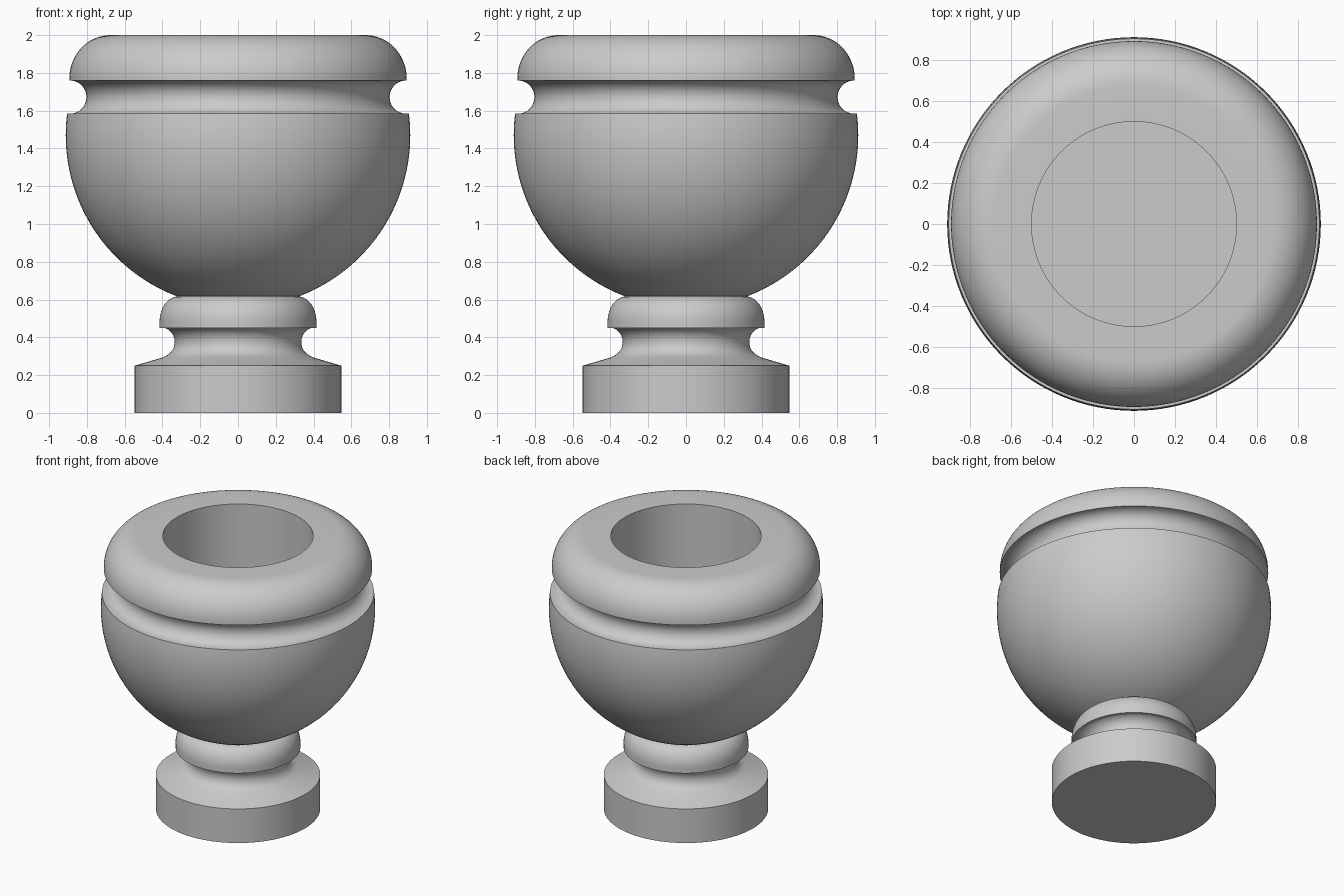
import bpy, bmesh, math

if "Cube" in bpy.data.objects:
    bpy.data.objects.remove(bpy.data.objects["Cube"])

SEG = 128


def arc(cx, cz, rx, rz, a0, a1, n):
    """Elliptical arc in the (radius, height) plane, angles in degrees."""
    pts = []
    for i in range(n + 1):
        a = math.radians(a0 + (a1 - a0) * i / n)
        pts.append((cx + rx * math.cos(a), cz + rz * math.sin(a)))
    return pts


def lathe(name, profile):
    """Spin a profile that starts and ends on the z axis."""
    bm = bmesh.new()
    verts = [bm.verts.new((r, 0, z)) for r, z in profile]
    edges = [bm.edges.new(p) for p in zip(verts, verts[1:])]
    bmesh.ops.spin(bm, geom=verts + edges, cent=(0, 0, 0), axis=(0, 0, 1),
                   angle=2 * math.pi, steps=SEG, use_duplicate=False)
    bmesh.ops.remove_doubles(bm, verts=bm.verts, dist=1e-5)
    bmesh.ops.recalc_face_normals(bm, faces=bm.faces)
    mesh = bpy.data.meshes.new(name)
    bm.to_mesh(mesh)
    bm.free()
    ob = bpy.data.objects.new(name, mesh)
    bpy.context.collection.objects.link(ob)
    bpy.context.view_layer.objects.active = ob
    ob.select_set(True)
    bpy.ops.object.shade_smooth_by_angle(angle=math.radians(30))
    ob.select_set(False)
    return ob


# Foot: flat disc with a sloped top
profile = [(0, 0), (0.547, 0), (0.547, 0.25), (0.40, 0.293)]
# Neck: concave throat
profile += arc(0.415, 0.375, 0.08, 0.08, 250, 110, 14)
# Collar: half-round ring under the bowl
profile += [(0.375, 0.45), (0.415, 0.45)]
profile += arc(0.315, 0.485, 0.10, 0.132, 0, 82, 12)
# Bowl: part of a sphere
profile += arc(0, 1.47, 0.912, 0.912, -69, 7.2, 32)
# Groove under the rim
profile += arc(0.888, 1.672, 0.0855, 0.0875, 265, 95, 18)
# Rim: rounded shoulder and flat top
profile += [(0.893, 1.76)]
profile += arc(0.675, 1.77, 0.218, 0.23, 0, 90, 18)
# Socket: straight round hole
profile += [(0.5, 2.0), (0.5, 1.0), (0, 1.0)]

lathe("urn_finial", profile)
